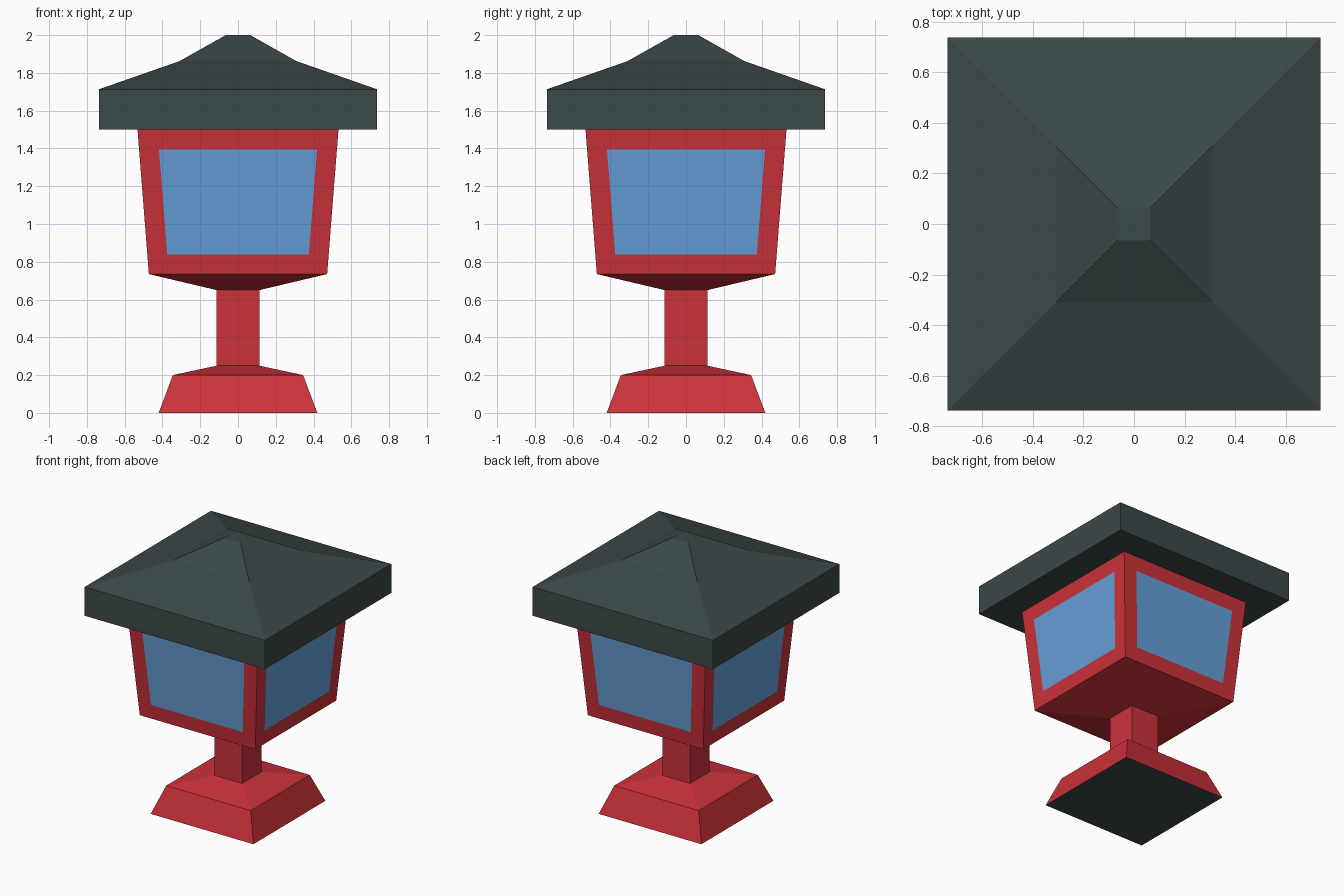
import bpy
import bmesh

cube = bpy.data.objects.get("Cube")
if cube:
    bpy.data.objects.remove(cube, do_unlink=True)


def make_material(name, color):
    mat = bpy.data.materials.new(name)
    mat.use_nodes = True
    mat.diffuse_color = color
    mat.node_tree.nodes["Principled BSDF"].inputs["Base Color"].default_value = color
    return mat


red = make_material("red paint", (0.604, 0.032, 0.042, 1))
slate = make_material("dark slate", (0.044, 0.065, 0.065, 1))
blue = make_material("blue glass", (0.133, 0.356, 0.694, 1))


def square_loft(name, profile, materials, cap_bottom=False, cap_top=False, finish=None):
    """Stack square rings given as (half width, height) and skin them."""
    bm = bmesh.new()
    corners = ((-1, -1), (1, -1), (1, 1), (-1, 1))
    rings = [[bm.verts.new((x * r, y * r, z)) for x, y in corners] for r, z in profile]
    for low, high in zip(rings, rings[1:]):
        for i in range(4):
            j = (i + 1) % 4
            bm.faces.new((low[i], low[j], high[j], high[i]))
    if cap_bottom:
        bm.faces.new(rings[0][::-1])
    if cap_top:
        bm.faces.new(rings[-1])
    bm.normal_update()
    if finish:
        finish(bm)
    mesh = bpy.data.meshes.new(name)
    bm.to_mesh(mesh)
    bm.free()
    for mat in materials:
        mesh.materials.append(mat)
    obj = bpy.data.objects.new(name, mesh)
    bpy.context.collection.objects.link(obj)
    return obj


def darken_underside(bm):
    for face in bm.faces:
        if face.normal.z < -0.9:
            face.material_index = 1


def add_windows(bm):
    # The four upright walls get an inset pane
    walls = [f for f in bm.faces if abs(f.normal.z) < 0.3]
    bmesh.ops.inset_individual(bm, faces=walls, thickness=0.105, use_even_offset=True)
    for face in walls:
        face.material_index = 1


# Flared foot with a dark underside
square_loft("base", [(0.42, 0), (0.345, 0.2), (0.113, 0.25)], [red, slate],
            cap_bottom=True, finish=darken_underside)

# Square post
square_loft("post", [(0.113, 0.25), (0.113, 0.65)], [red])

# Tapered lantern housing with glazed walls
square_loft("lantern_housing", [(0.113, 0.65), (0.472, 0.735), (0.532, 1.5)],
            [red, blue], finish=add_windows)

# Two-pitch roof with a deep eave band
square_loft("roof", [(0.737, 1.5), (0.737, 1.713), (0.31, 1.862), (0.065, 2.0)],
            [slate], cap_bottom=True, cap_top=True)
